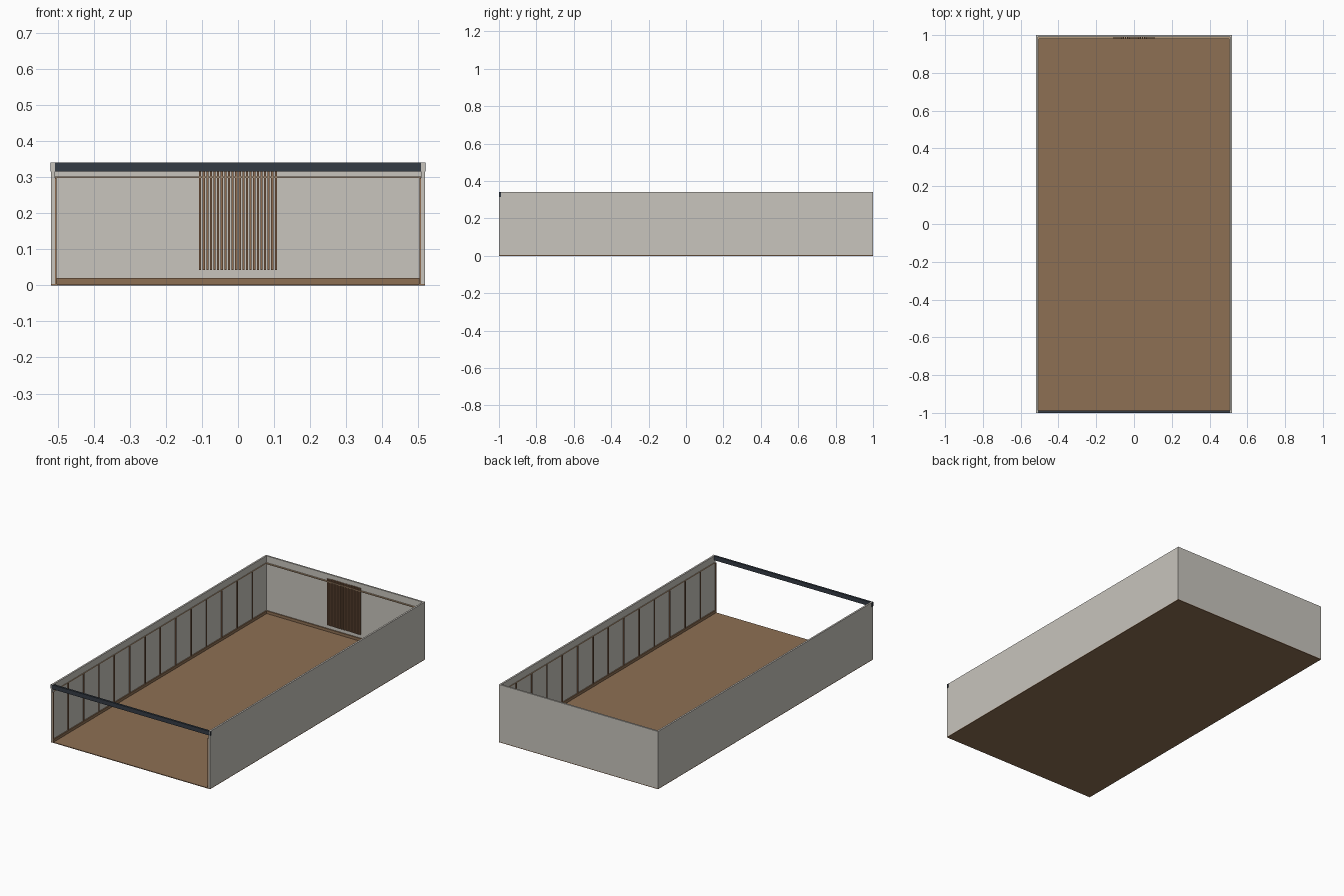
import bpy
import bmesh
from mathutils import Matrix, Vector

if "Cube" in bpy.data.objects:
    bpy.data.objects.remove(bpy.data.objects["Cube"])


def material(name, rgb):
    m = bpy.data.materials.new(name)
    m.diffuse_color = (*rgb, 1)
    m.use_nodes = True
    m.node_tree.nodes["Principled BSDF"].inputs["Base Color"].default_value = m.diffuse_color
    return m


WALL = material("warm_plaster", (0.58, 0.555, 0.51))
WOOD = material("floor_wood", (0.27, 0.16, 0.088))
SLAT = material("slat_wood", (0.28, 0.15, 0.08))
TRIM = material("pale_trim", (0.45, 0.31, 0.19))
DARK = material("dark_metal", (0.035, 0.045, 0.06))


def boxes(name, mat, extents):
    """One object from boxes given as ((x0, x1), (y0, y1), (z0, z1))."""
    bm = bmesh.new()
    for ext in extents:
        centre = Vector([(a + b) / 2 for a, b in ext])
        size = Vector([b - a for a, b in ext])
        bmesh.ops.create_cube(bm, size=1, matrix=Matrix.Translation(centre) @ Matrix.Diagonal((*size, 1)))
    mesh = bpy.data.meshes.new(name)
    bm.to_mesh(mesh)
    bm.free()
    mesh.materials.append(mat)
    ob = bpy.data.objects.new(name, mesh)
    bpy.context.collection.objects.link(ob)
    return ob


def both_sides(ob):
    ob.modifiers.new("mirror", 'MIRROR').use_axis[0] = True


W, H, T = 0.518, 0.34, 0.01      # half width, height, wall thickness
IN, BACK = W - T, 1 - T          # inner wall faces
FLOOR = 0.004

# Shell, open at the front
boxes("floor", WOOD, [((-W, W), (-1, 1), (0, FLOOR))])
both_sides(boxes("side_wall", WALL, [((IN, W), (-1, 1), (FLOOR, H))]))
boxes("back_wall", WALL, [((-IN, IN), (BACK, 1), (FLOOR, H))])

# Header beam across the opening
boxes("header_beam", DARK, [((-0.52, 0.52), (-1, -0.988), (0.315, H))])

# Skirting boards
both_sides(boxes("side_skirting", WOOD, [((IN - 0.006, IN), (-1, BACK), (FLOOR, 0.02))]))
boxes("back_skirting", WOOD, [((-IN + 0.006, IN - 0.006), (BACK - 0.006, BACK), (FLOOR, 0.02))])

# Picture rails
both_sides(boxes("side_rail", TRIM, [((IN - 0.004, IN), (-0.988, BACK), (0.297, 0.301))]))
boxes("back_rail", TRIM, [((-IN + 0.004, IN - 0.004), (BACK - 0.01, BACK), (0.297, 0.301))])

# Vertical battens dividing the side walls into equal panels
battens = []
for i in range(14):
    y = max(-1 + i / 7, -0.997)
    battens.append(((IN - 0.005, IN), (y - 0.003, y + 0.003), (0.02, 0.297)))
both_sides(boxes("wall_batten", SLAT, battens))

# Slatted feature panel on the back wall
slats = []
for i in range(22):
    x = (i - 10.5) * 0.01
    slats.append(((x - 0.003, x + 0.003), (BACK - 0.008, BACK), (0.042, 0.315)))
boxes("feature_slats", SLAT, slats)
